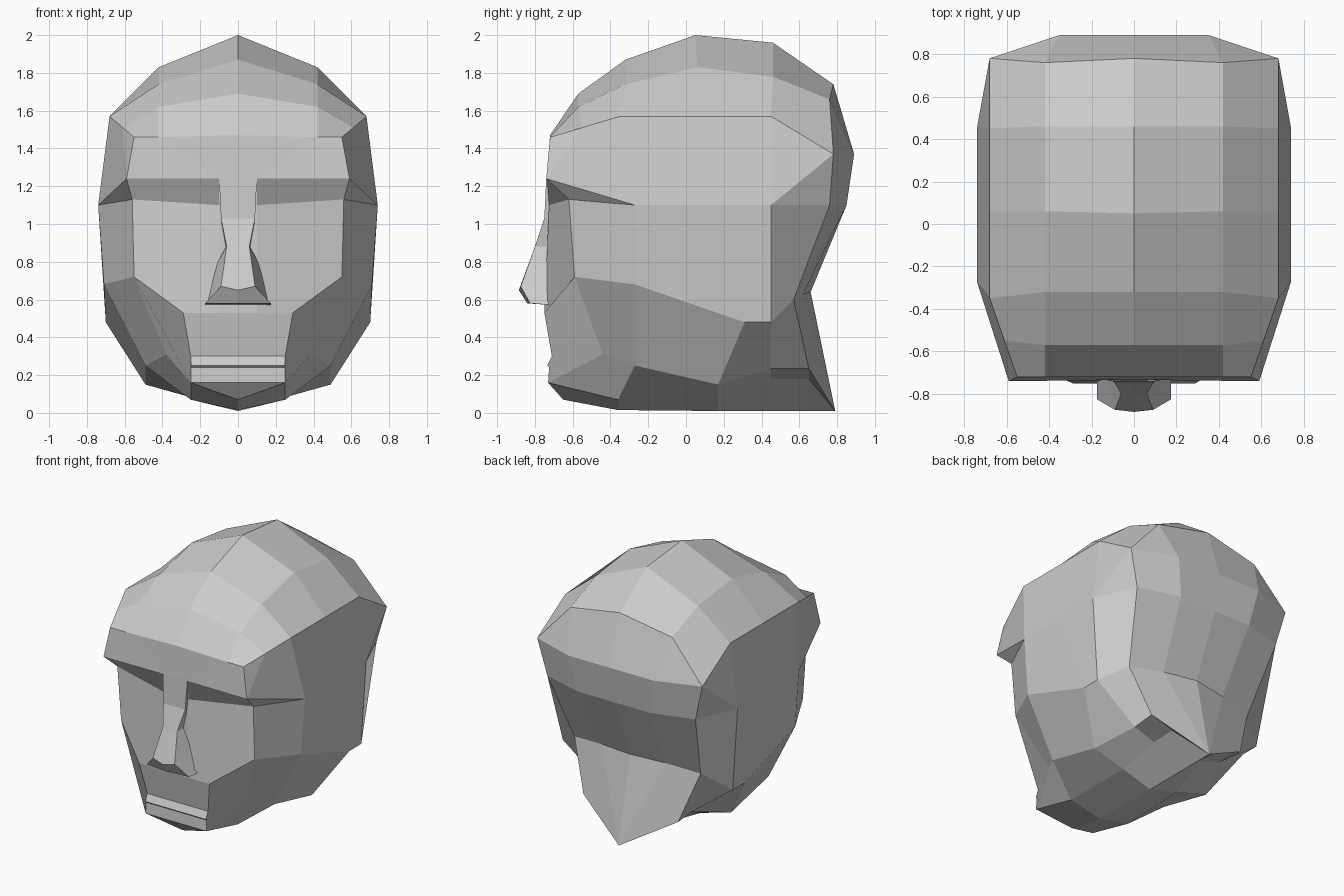
import bpy
import bmesh

default_cube = bpy.data.objects.get("Cube")
if default_cube:
    bpy.data.objects.remove(default_cube, do_unlink=True)


def make_material(name, color):
    material = bpy.data.materials.new(name)
    material.use_nodes = True
    material.diffuse_color = color
    for node in material.node_tree.nodes:
        if node.type == "BSDF_PRINCIPLED":
            node.inputs["Base Color"].default_value = color
    return material


def at_x(x, *profile):
    """Turn a (y, z) profile into points on a plane of constant x."""
    return [(x, y, z) for y, z in profile]


def add_panel(bm, *points):
    """Add one flat-shaded panel and its mirror, dropping repeated corners."""
    corners = list(dict.fromkeys(points))
    if len(corners) > 2:
        for side in (-1, 1):
            bm.faces.new([bm.verts.new((side * x, y, z)) for x, y, z in corners])


def loft(bm, *lines):
    """Skin neighbouring lines with panels."""
    for first, second in zip(lines, lines[1:]):
        for i in range(min(len(first), len(second)) - 1):
            add_panel(bm, first[i], first[i + 1], second[i + 1], second[i])


def finish(bm, name, material):
    bmesh.ops.remove_doubles(bm, verts=bm.verts, dist=0.001)
    bmesh.ops.recalc_face_normals(bm, faces=bm.faces)
    mesh = bpy.data.meshes.new(name)
    bm.to_mesh(mesh)
    bm.free()
    mesh.materials.append(material)
    obj = bpy.data.objects.new(name, mesh)
    bpy.context.collection.objects.link(obj)
    return obj


clay = make_material("light grey clay", (0.6, 0.6, 0.6, 1))
head = bmesh.new()

# Crown, from the brow to the back of the skull
back_corner = (.68, .78, 1.37)
crown_centre = at_x(0, (-.72, 1.47), (-.57, 1.69), (-.32, 1.87), (.05, 2),
                    (.46, 1.96), (.78, 1.74), (.89, 1.37))
crown_middle = at_x(.42, (-.72, 1.46), (-.57, 1.62), (-.32, 1.74), (.06, 1.83),
                    (.46, 1.78), (.76, 1.66)) + [(.35, .89, 1.37)]
temple = [(.55, -.72, 1.46), (.61, -.55, 1.51)]
temple += at_x(.68, (-.35, 1.57), (.06, 1.57), (.45, 1.57)) + [back_corner]
loft(head, crown_centre, crown_middle, temple + [back_corner])

# Sides, at ear, cheek and jaw height
brow_corner = (.59, -.74, 1.24)
socket_corner = (.56, -.62, 1.13)
ear_line = at_x(.74, (-.27, 1.1), (.06, 1.1), (.45, 1.1))
ear_front, ear_back = ear_line[0], ear_line[-1]
cheekbone = (.55, -.59, .72)
jaw_back = (.7, .45, .48)
cheek_line = [cheekbone, (.71, -.27, .68), (.7, .31, .48), jaw_back]
jaw_front = (.38, -.44, .31)
neck_side = (.37, .45, .235)
jaw_line = [jaw_front, (.49, -.27, .25), (.49, .17, .15), neck_side]
loft(head, temple, [brow_corner, brow_corner] + ear_line + [ear_back])
add_panel(head, brow_corner, socket_corner, ear_front)
loft(head, [socket_corner] + ear_line, cheek_line, jaw_line)

# Back of the head and neck, from the centre outwards
neck_tip = (0, .79, .01)
nape = (.39, .65, .235)
back_centre = [crown_centre[-1], (0, .85, 1.1), (0, .66, .64), neck_tip]
back_middle = [crown_middle[-1], (.3, .85, 1.1), (.26, .62, .63), neck_tip]
back_side = [back_corner, (.61, .76, 1.1), (.52, .57, .6), nape]
back_edge = [back_corner, ear_back, jaw_back, neck_side]
loft(head, back_centre, back_middle, back_side, back_edge)

# Brow and eye sockets
brow_top = [crown_centre[0], crown_middle[0], temple[0]]
brow_bottom = [(0, -.735, 1.24), (.1, -.735, 1.24), brow_corner]
socket = [(0, -.725, 1.1), (.1, -.725, 1.1), socket_corner]
loft(head, brow_top, brow_bottom, socket)

# Muzzle, lips and cheek panels
lips = ((-.71, .3), (-.735, .25), (-.725, .24), (-.73, .16))
muzzle_top = (.29, -.75, .53)
muzzle_edge = [muzzle_top] + at_x(.25, *lips)
muzzle_centre = [(0, y, z) for x, y, z in muzzle_edge]
lip_root = (.1, -.75, .53)
loft(head, socket[:2], [muzzle_centre[0], lip_root])
add_panel(head, socket[1], socket_corner, cheekbone, muzzle_top, lip_root)
loft(head, muzzle_centre, muzzle_edge)
add_panel(head, *muzzle_edge, jaw_front, cheekbone)

# Chin and underside
chin = (0, -.65, .07)
chin_edge = muzzle_edge[-1]
under_line = [chin_edge, (.25, -.36, .07), (.24, .17, .08), (.2, .45, .18),
              (.21, .65, .18), neck_tip]
keel = [chin] + at_x(0, (-.36, .015), (.17, .01), (.45, .01), (.65, .01)) + [neck_tip]
add_panel(head, muzzle_centre[-1], chin_edge, chin)
loft(head, jaw_line + [nape, neck_tip], under_line, keel)
finish(head, "head", clay)

# Nose: bridge, edges, and feet sunk into the face
nose_end = (.175, -.7, .57)
bridge = at_x(0, (-.74, 1.24), (-.75, 1.03), (-.8, .88), (-.885, .65),
              (-.84, .58), (-.7, .57))
ridge = [(.1, -.74, 1.24), (.09, -.75, 1.03), (.06, -.8, .88), (.09, -.875, .67),
         (.175, -.825, .58), nose_end]
foot = [(.1, -.6, 1.24), (.09, -.6, 1.03), (.07, -.64, .88), (.14, -.69, .74),
        nose_end, nose_end]
nose = bmesh.new()
loft(nose, bridge, ridge, foot)
finish(nose, "nose", clay)
